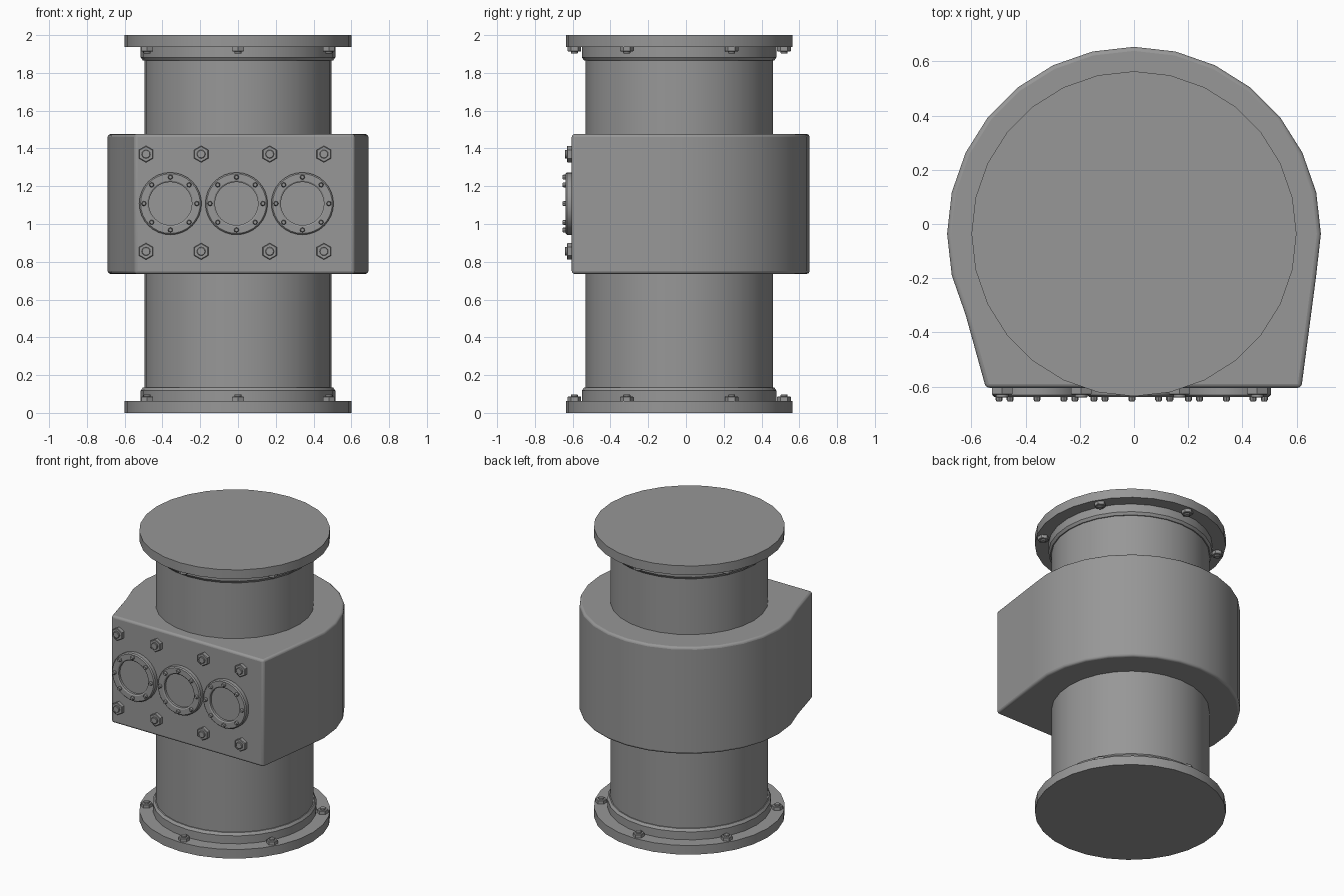
import bpy, bmesh
from math import sin, cos, pi, radians
from mathutils import Matrix, Vector

if "Cube" in bpy.data.objects:
    bpy.data.objects.remove(bpy.data.objects["Cube"])

CY = -0.036          # y of the pipe axis
FRONT = -0.605       # y of the flat housing face

# dark grey painted metal
metal = bpy.data.materials.new("dark_grey_metal")
metal.diffuse_color = (0.31, 0.31, 0.31, 1)
metal.use_nodes = True
metal.node_tree.nodes["Principled BSDF"].inputs["Base Color"].default_value = metal.diffuse_color


def finish(bm, name, bevel=0):
    bmesh.ops.remove_doubles(bm, verts=bm.verts, dist=1e-5)
    bmesh.ops.recalc_face_normals(bm, faces=bm.faces)
    me = bpy.data.meshes.new(name)
    bm.to_mesh(me)
    bm.free()
    me.materials.append(metal)
    ob = bpy.data.objects.new(name, me)
    bpy.context.collection.objects.link(ob)
    if bevel:
        m = ob.modifiers.new("bevel", 'BEVEL')
        m.width, m.segments, m.limit_method = bevel, 3, 'ANGLE'
        m.angle_limit = radians(35)
    bpy.ops.object.select_all(action='DESELECT')
    ob.select_set(True)
    bpy.context.view_layer.objects.active = ob
    bpy.ops.object.shade_smooth_by_angle(angle=radians(32))
    return ob


def lathe(bm, profile, n, mat):
    """Revolve (radius, height) points around local z; ends are capped."""
    rings = [[bm.verts.new(mat @ Vector((r * cos(pi / 2 + 2 * pi * i / n),
                                         r * sin(pi / 2 + 2 * pi * i / n), h)))
              for i in range(n)] for r, h in profile]
    for a, b in zip(rings, rings[1:]):
        for i in range(n):
            j = (i + 1) % n
            bm.faces.new((a[i], a[j], b[j], b[i]))
    bm.faces.new(rings[0])
    bm.faces.new(rings[-1])


def hex_bolt(bm, mat, s, h):
    """Hex nut and round stud end, radius s and total height h."""
    lathe(bm, [(s, -0.003), (s, h * 0.62), (s * 0.9, h * 0.7)], 6, mat)
    lathe(bm, [(s * 0.52, h * 0.6), (s * 0.52, h * 0.93), (s * 0.45, h)], 12, mat)


# main pipe with end collars
axis = Matrix.Translation((0, CY, 0))
half = [(0.515, 0.05), (0.515, 0.118), (0.503, 0.135), (0.496, 0.135)]
bm = bmesh.new()
lathe(bm, half + [(r, 2 - z) for r, z in reversed(half)], 28, axis)
finish(bm, "pipe")

# end flanges with six bolts each
flip = Matrix.Translation((0, 0, 2)) @ Matrix.Scale(-1, 4, (0, 0, 1))
for label, end in (("bottom", Matrix()), ("top", flip)):
    bm = bmesh.new()
    lathe(bm, [(0.6, 0), (0.6, 0.063)], 28, end @ axis)
    finish(bm, label + "_flange")
    bm = bmesh.new()
    for k in range(6):
        a = -pi / 2 + k * pi / 3
        pos = Matrix.Translation((0.555 * cos(a), 0.555 * sin(a), 0.063))
        hex_bolt(bm, end @ axis @ pos, 0.036, 0.034)
    finish(bm, label + "_flange_bolts")

# valve housing: round back, flat front, slightly uneven sides
step = 2 * pi / 28
outline = [(0.69 * cos(i * step), CY + 0.69 * sin(i * step)) for i in range(-1, 17)]
outline += [(-0.547, FRONT), (0.618, FRONT)]
bm = bmesh.new()
base = bm.faces.new([bm.verts.new((x, y, 0.736)) for x, y in outline])
ext = bmesh.ops.extrude_face_region(bm, geom=[base])
bmesh.ops.translate(bm, vec=(0, 0, 0.74),
                    verts=[v for v in ext['geom'] if isinstance(v, bmesh.types.BMVert)])
finish(bm, "housing", 0.015)


def on_front(x, z):
    """Local z points out of the front face."""
    return Matrix.Translation((x, FRONT, z)) @ Matrix.Rotation(pi / 2, 4, 'X')


# three round port covers with recessed centres and small bolts
for name, x in (("left", -0.358), ("middle", -0.008), ("right", 0.341)):
    bm = bmesh.new()
    lathe(bm, [(0.165, -0.005), (0.165, 0.026), (0.158, 0.033), (0.122, 0.033),
               (0.114, 0.028), (0.114, 0.012)], 32, on_front(x, 1.108))
    finish(bm, name + "_port_cover")
    bm = bmesh.new()
    for k in range(8):
        a = k * pi / 4
        lathe(bm, [(0.013, 0.03), (0.013, 0.044), (0.009, 0.05)], 8,
              on_front(x + 0.14 * cos(a), 1.108 + 0.14 * sin(a)))
    finish(bm, name + "_port_bolts")

# large hex bolts above and below the ports
bm = bmesh.new()
for x in (-0.487, -0.195, 0.168, 0.455):
    for z in (0.855, 1.37):
        hex_bolt(bm, on_front(x, z), 0.044, 0.036)
finish(bm, "housing_bolts")
